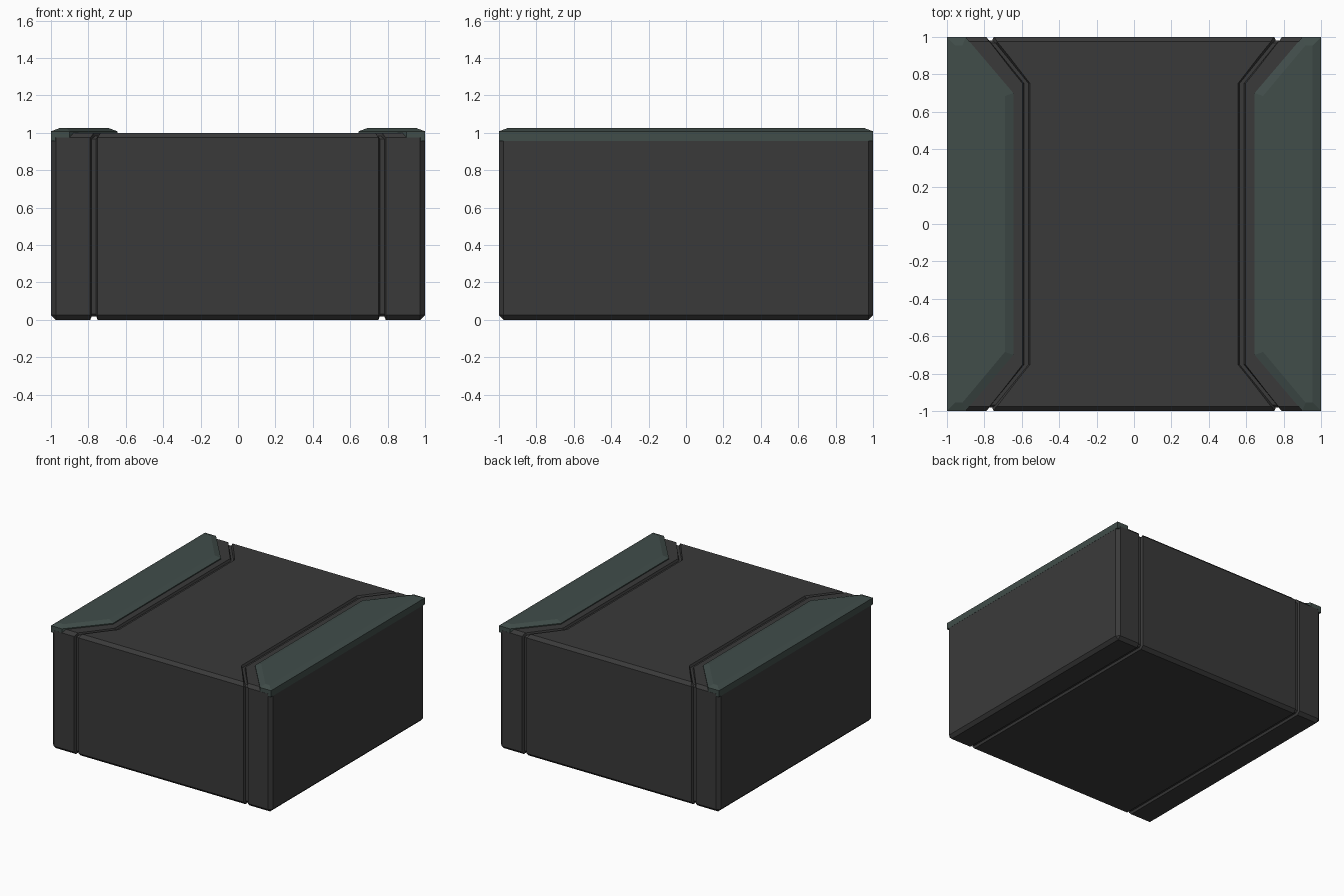
import bpy, bmesh
from mathutils import Vector

if "Cube" in bpy.data.objects:
    bpy.data.objects.remove(bpy.data.objects["Cube"])


def material(name, rgb):
    m = bpy.data.materials.new(name)
    m.diffuse_color = (*rgb, 1)
    m.use_nodes = True
    m.node_tree.nodes["Principled BSDF"].inputs["Base Color"].default_value = m.diffuse_color
    return m


def make_object(name, bm, mat=None):
    bmesh.ops.recalc_face_normals(bm, faces=bm.faces)
    mesh = bpy.data.meshes.new(name)
    bm.to_mesh(mesh)
    bm.free()
    ob = bpy.data.objects.new(name, mesh)
    bpy.context.collection.objects.link(ob)
    if mat:
        mesh.materials.append(mat)
    return ob


def bridge(bm, a, b):
    for i in range(len(a)):
        j = (i + 1) % len(a)
        bm.faces.new((a[i], a[j], b[j], b[i]))


def mirror_x(ob):
    ob.modifiers.new("Mirror", "MIRROR").use_mirror_merge = False


dark = material("dark_grey", (0.042, 0.042, 0.042))
green = material("grey_green", (0.052, 0.074, 0.068))

# Body: chamfered box
bm = bmesh.new()
bmesh.ops.create_cube(bm, size=1)
for v in bm.verts:
    v.co = Vector((v.co.x * 1.998, v.co.y * 2, v.co.z + 0.5))
bmesh.ops.bevel(bm, geom=bm.edges[:], offset=0.025, segments=1, affect='EDGES')
body = make_object("body", bm, dark)

# Groove cutter: a shallow trapezoid swept around the body surface
T = 0.414  # mitre slope at the chamfered edges
half = [  # x, y, z, outward y, outward z (front half, bottom to top)
    (0.77, -0.975, 0, -T, -1), (0.77, -1, 0.025, -1, -T),
    (0.77, -1, 0.975, -1, T), (0.752, -0.975, 1, -T, 1),
    (0.575, -0.75, 1, 0, 1)]
path = half + [(x, -y, z, -ny, nz) for x, y, z, ny, nz in reversed(half)]
bm = bmesh.new()
rings = []
for x, y, z, ny, nz in path:
    ring = []
    for w, d in ((-0.0245, 0.01), (0.0245, 0.01), (0.012, -0.018), (-0.012, -0.018)):
        ring.append(bm.verts.new((x + w, y + ny * d, z + nz * d)))
    rings.append(ring)
for i, ring in enumerate(rings):
    bridge(bm, ring, rings[(i + 1) % len(rings)])
cutter = make_object("groove_cutter", bm)
mirror_x(cutter)
cutter.hide_render = True
cutter.hide_viewport = False
cutter.display_type = 'WIRE'

cut = body.modifiers.new("Grooves", "BOOLEAN")
cut.operation = 'DIFFERENCE'
cut.solver = 'EXACT'
cut.object = cutter

# Raised edge trims: tapered plates with a sloped rim
E = 0.9995
outer = [(1, -E), (0.9, -E), (0.645, -0.7), (0.645, 0.7), (0.9, E), (1, E)]
inner = [(0.955, -0.955), (0.917, -0.955), (0.69, -0.684),
         (0.69, 0.684), (0.917, 0.955), (0.955, 0.955)]
bm = bmesh.new()
layers = [[bm.verts.new((x, y, z)) for x, y in outline]
          for outline, z in ((outer, 0.955), (outer, 1.008), (inner, 1.025))]
bridge(bm, layers[0], layers[1])
bridge(bm, layers[1], layers[2])
bm.faces.new(layers[0])
bm.faces.new(layers[2])
mirror_x(make_object("edge_trims", bm, green))
